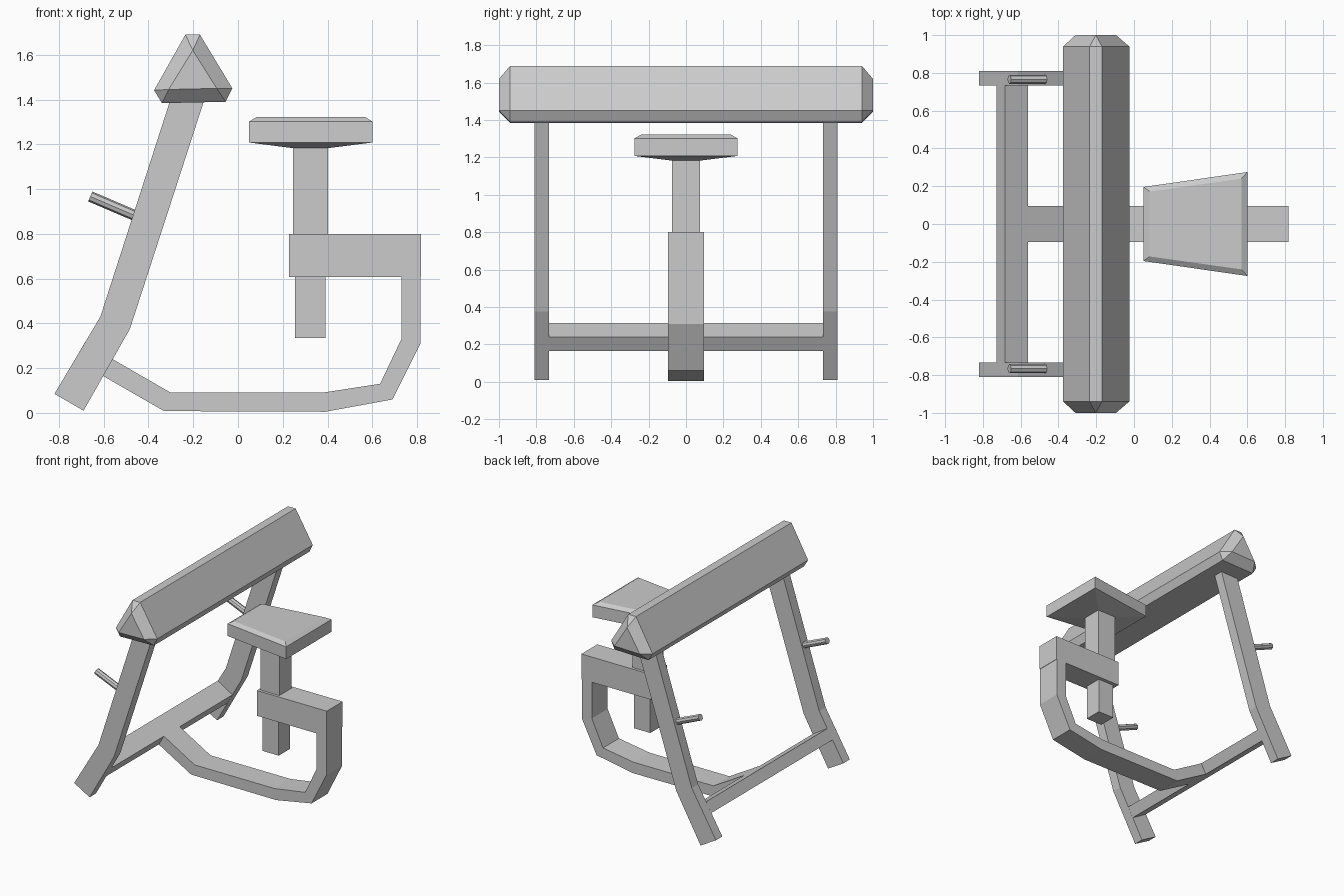
import bpy, bmesh
from mathutils import Vector

if "Cube" in bpy.data.objects:
    bpy.data.objects.remove(bpy.data.objects["Cube"], do_unlink=True)

GREY = (0.6, 0.6, 0.6, 1)
grey = bpy.data.materials.new("plain_grey")
grey.use_nodes = True
grey.diffuse_color = GREY
grey.node_tree.nodes["Principled BSDF"].inputs["Base Color"].default_value = GREY


def finish(name, bm):
    bmesh.ops.recalc_face_normals(bm, faces=bm.faces)
    mesh = bpy.data.meshes.new(name)
    bm.to_mesh(mesh)
    bm.free()
    mesh.materials.append(grey)
    obj = bpy.data.objects.new(name, mesh)
    bpy.context.collection.objects.link(obj)
    return obj


def loft(name, rings):
    """Skin a solid through rings that share one point count."""
    bm = bmesh.new()
    loops = [[bm.verts.new(p) for p in ring] for ring in rings]
    n = len(loops[0])
    for a, b in zip(loops, loops[1:]):
        for i in range(n):
            j = (i + 1) % n
            bm.faces.new((a[i], a[j], b[j], b[i]))
    bm.faces.new(loops[0])
    bm.faces.new(loops[-1])
    return finish(name, bm)


def slab(name, profile, y0, y1):
    """Extrude an (x, z) side profile from y0 to y1."""
    return loft(name, [[(x, y, z) for x, z in profile] for y in (y0, y1)])


def box(name, x0, x1, z0, z1, half):
    return slab(name, [(x0, z0), (x1, z0), (x1, z1), (x0, z1)], -half, half)


def peg(name, start, end, radius):
    start, end = Vector(start), Vector(end)
    bm = bmesh.new()
    bmesh.ops.create_cone(bm, cap_ends=True, segments=8, radius1=radius,
                          radius2=radius, depth=(end - start).length)
    obj = finish(name, bm)
    obj.rotation_euler = (end - start).to_track_quat("Z", "Y").to_euler()
    obj.location = (start + end) / 2


# Bent side legs with a short peg on each
leg_profile = [(-0.82, 0.085), (-0.69, 0.01), (-0.483, 0.375),
               (-0.15, 1.4), (-0.302, 1.4), (-0.615, 0.43)]
for side, sign in (("front", -1), ("back", 1)):
    slab(side + "_leg", leg_profile, sign * 0.732, sign * 0.809)
    peg(side + "_peg", (-0.66, sign * 0.766, 0.967),
        (-0.44, sign * 0.766, 0.873), 0.024)

# Crossbar joining the legs
slab("crossbar", [(-0.728, 0.24), (-0.603, 0.165), (-0.56, 0.24),
                  (-0.684, 0.315)], -0.732, 0.732)

# Curved centre frame, swept as pairs of outer and inner points
outer = [(-0.603, 0.165), (-0.33, 0.008), (0.39, 0.005),
         (0.69, 0.06), (0.815, 0.31), (0.815, 0.61)]
inner = [(-0.56, 0.24), (-0.3, 0.09), (0.375, 0.09),
         (0.635, 0.13), (0.73, 0.33), (0.73, 0.61)]
W = 0.096
loft("centre_frame", [[(a[0], -W, a[1]), (a[0], W, a[1]),
                       (b[0], W, b[1]), (b[0], -W, b[1])]
                      for a, b in zip(outer, inner)])
box("seat_bracket", 0.227, 0.818, 0.607, 0.8, W)

# Telescoping seat post
box("seat_post_upper", 0.245, 0.402, 0.8, 1.19, 0.075)
box("seat_post_lower", 0.255, 0.392, 0.335, 0.61, 0.068)


# Wedge seat: tapered underside, straight wall, bevelled top
def seat_ring(x0, x1, y0, y1, z):
    return [(x0, -y0, z), (x1, -y1, z), (x1, y1, z), (x0, y0, z)]


loft("seat", [seat_ring(0.245, 0.402, 0.075, 0.075, 1.183),
              seat_ring(0.05, 0.6, 0.196, 0.275, 1.208),
              seat_ring(0.05, 0.6, 0.196, 0.275, 1.302),
              seat_ring(0.083, 0.568, 0.172, 0.24, 1.322)])

# Long arm pad: blunt triangular section closing to a triangle at each end
section = [(-0.235, 1.69), (-0.17, 1.69), (-0.025, 1.45),
           (-0.055, 1.39), (-0.34, 1.384), (-0.375, 1.442)]
tip = [(-0.202, 1.62), (-0.095, 1.45), (-0.31, 1.445)]
end_of = [0, 0, 1, 1, 2, 2]
bm = bmesh.new()
rows = []
for sign in (-1, 1):
    ring = [bm.verts.new((x, sign * 0.94, z)) for x, z in section]
    cap = [bm.verts.new((x, sign, z)) for x, z in tip]
    bm.faces.new(cap)
    for i in range(6):
        j = (i + 1) % 6
        a, b = cap[end_of[i]], cap[end_of[j]]
        bm.faces.new((ring[i], ring[j], a) if a is b else (ring[i], ring[j], b, a))
    rows.append(ring)
for i in range(6):
    j = (i + 1) % 6
    bm.faces.new((rows[0][i], rows[0][j], rows[1][j], rows[1][i]))
finish("arm_pad", bm)
